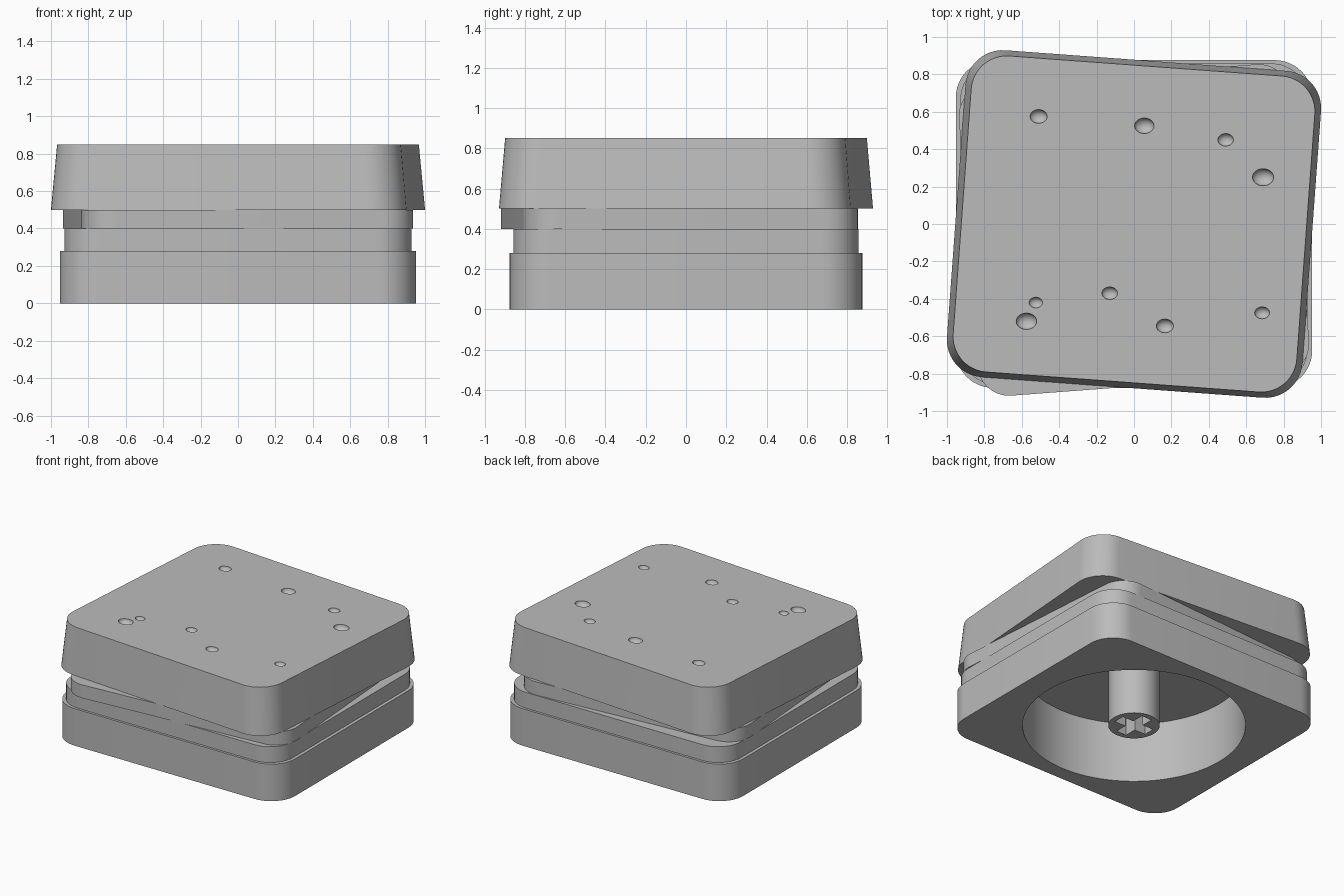
import bpy, bmesh, math
from mathutils import Matrix, Vector

if "Cube" in bpy.data.objects:
    bpy.data.objects.remove(bpy.data.objects["Cube"])

grey = bpy.data.materials.new("plain_grey")
grey.diffuse_color = (0.5, 0.5, 0.5, 1)
grey.use_nodes = True
grey.node_tree.nodes["Principled BSDF"].inputs["Base Color"].default_value = grey.diffuse_color


def make_object(name, bm, mat=grey):
    bmesh.ops.recalc_face_normals(bm, faces=bm.faces)
    mesh = bpy.data.meshes.new(name)
    bm.to_mesh(mesh)
    bm.free()
    mesh.materials.append(mat)
    obj = bpy.data.objects.new(name, mesh)
    bpy.context.collection.objects.link(obj)
    return obj


def rounded_rect(a, b, r, steps=12):
    """Outline with half sizes a, b and corner radius r."""
    pts = []
    for i, (sx, sy) in enumerate([(1, 1), (-1, 1), (-1, -1), (1, -1)]):
        for k in range(steps + 1):
            t = math.pi / 2 * (i + k / steps)
            pts.append((sx * (a - r) + r * math.cos(t), sy * (b - r) + r * math.sin(t)))
    return pts


def slab(name, levels, turn=0, shift=(0, 0)):
    """Loft rounded rectangles given as (z, half_x, half_y, radius)."""
    bm = bmesh.new()
    rings = [[bm.verts.new((x, y, z)) for x, y in rounded_rect(a, b, r)]
             for z, a, b, r in levels]
    for lo, hi in zip(rings, rings[1:]):
        n = len(lo)
        for i in range(n):
            bm.faces.new((lo[i], lo[(i + 1) % n], hi[(i + 1) % n], hi[i]))
    bm.faces.new(rings[0])
    bm.faces.new(rings[-1])
    bm.transform(Matrix.Translation((*shift, 0)) @ Matrix.Rotation(math.radians(turn), 4, 'Z'))
    return make_object(name, bm)


def cylinder(name, r, z0, z1, sides=64):
    bm = bmesh.new()
    bmesh.ops.create_cone(bm, cap_ends=True, segments=sides, radius1=r, radius2=r, depth=z1 - z0,
                          matrix=Matrix.Translation((0, 0, (z0 + z1) / 2)))
    return make_object(name, bm)


def box(name, sx, sy, z0, z1):
    bm = bmesh.new()
    bmesh.ops.create_cube(bm, size=1, matrix=Matrix.Translation((0, 0, (z0 + z1) / 2))
                          @ Matrix.Diagonal((sx, sy, z1 - z0, 1)))
    return make_object(name, bm)


def cut(obj, cutter):
    mod = obj.modifiers.new("cut", 'BOOLEAN')
    mod.operation = 'DIFFERENCE'
    mod.solver = 'EXACT'
    mod.object = cutter
    bpy.context.view_layer.objects.active = obj
    bpy.ops.object.modifier_apply(modifier=mod.name)


# Stacked body: straight base and neck, oppositely twisted collar and cap
base = slab("base", [(0, 0.953, 0.876, 0.2), (0.28, 0.953, 0.876, 0.2)])
neck = slab("neck", [(0.28, 0.928, 0.858, 0.19), (0.40, 0.928, 0.858, 0.19)])
collar = slab("collar", [(0.40, 0.889, 0.834, 0.17), (0.50, 0.889, 0.834, 0.17)], 4.3, (0, -0.032))
cap = slab("cap", [(0.50, 0.953, 0.876, 0.2), (0.85, 0.921, 0.847, 0.19)], -4.2)

# Round hollow from below
hollow = cylinder("hollow_cutter", 0.764, -0.1, 0.455, 96)
for part in (base, neck, collar):
    cut(part, hollow)

# Central stem with a cross socket
stem = cylinder("stem", 0.176, 0, 0.46)
slots = [box("slot_cutter_a", 0.27, 0.085, -0.1, 0.3), box("slot_cutter_b", 0.085, 0.27, -0.1, 0.3)]
for slot in slots:
    cut(stem, slot)

# Shallow oval pits in the cap top: x, y, half width
pits = [(-0.51, 0.575, 0.046), (0.055, 0.525, 0.052), (0.49, 0.45, 0.042),
        (0.69, 0.25, 0.057), (-0.575, -0.52, 0.055), (-0.525, -0.42, 0.036),
        (-0.13, -0.37, 0.042), (0.165, -0.545, 0.046), (0.685, -0.475, 0.04)]
bm = bmesh.new()
for x, y, r in pits:
    bmesh.ops.create_uvsphere(bm, u_segments=32, v_segments=17, radius=r,
                              matrix=Matrix.Translation((x, y, 0.85)) @ Matrix.Diagonal((1, 0.8, 0.7, 1)))
pit_cutter = make_object("pit_cutter", bm)
cut(cap, pit_cutter)

for helper in [hollow, pit_cutter] + slots:
    bpy.data.objects.remove(helper)

# Smooth rounded sides, crisp rims
for obj in (base, neck, collar, cap, stem):
    bpy.ops.object.select_all(action='DESELECT')
    obj.select_set(True)
    bpy.context.view_layer.objects.active = obj
    bpy.ops.object.shade_smooth_by_angle(angle=math.radians(30))
